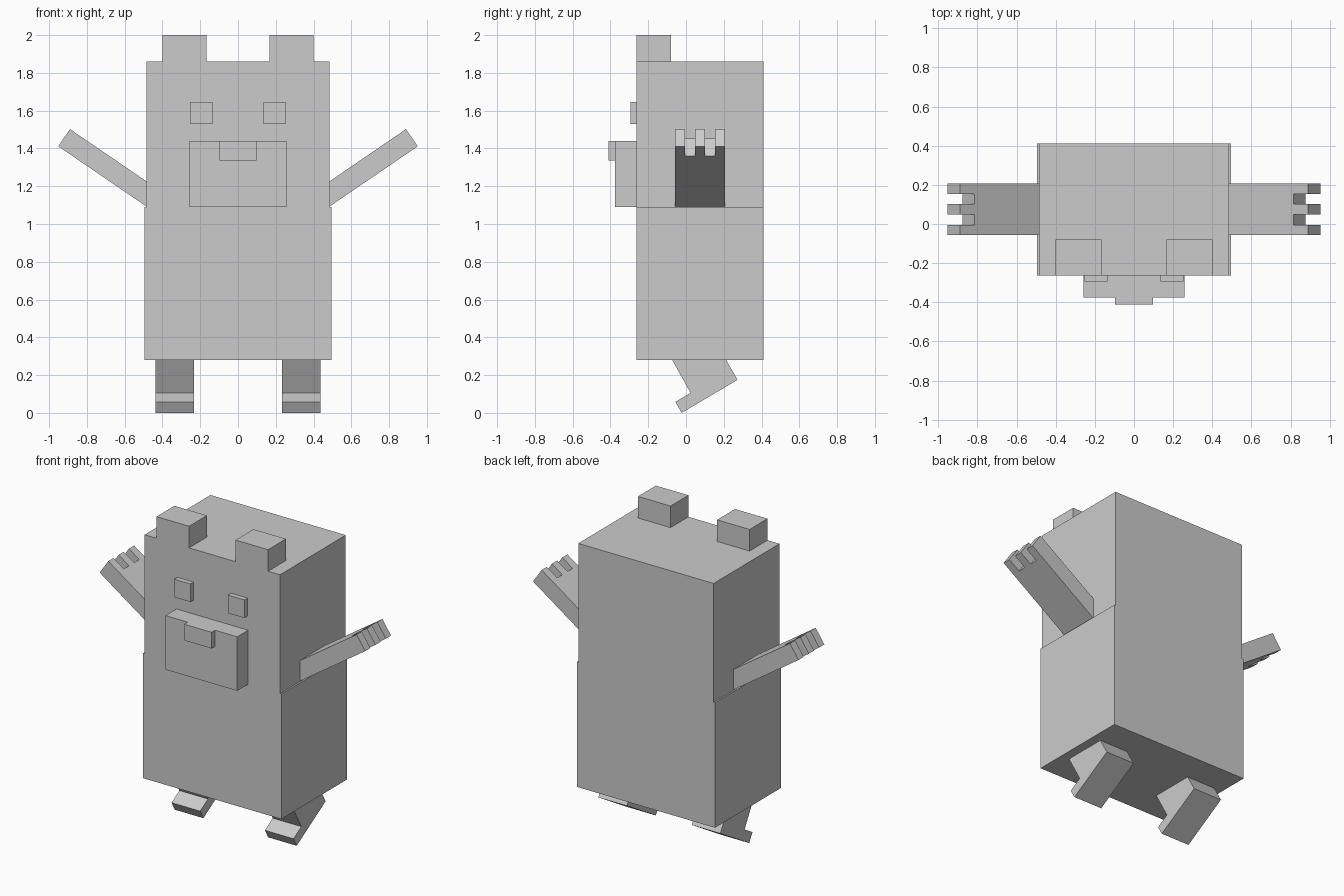
import bpy
import bmesh
import math
from mathutils import Matrix, Vector

default = bpy.data.objects.get("Cube")
if default:
    bpy.data.objects.remove(default, do_unlink=True)

# One plain grey for the whole figure
grey = bpy.data.materials.new("plain_grey")
grey.use_nodes = True
colour = (0.6, 0.6, 0.6, 1)
grey.diffuse_color = colour
grey.node_tree.nodes["Principled BSDF"].inputs["Base Color"].default_value = colour


def finish(name, bm, mirrored=False):
    bmesh.ops.recalc_face_normals(bm, faces=bm.faces)
    mesh = bpy.data.meshes.new(name)
    bm.to_mesh(mesh)
    bm.free()
    mesh.materials.append(grey)
    obj = bpy.data.objects.new(name, mesh)
    bpy.context.collection.objects.link(obj)
    if mirrored:
        obj.modifiers.new("other_side", 'MIRROR').use_axis[0] = True
    return obj


def box(name, x, y, z, mirrored=False):
    """Box spanning the (low, high) pair on each axis."""
    bm = bmesh.new()
    bmesh.ops.create_cube(bm, size=1)
    spans = (x, y, z)
    size = Vector([b - a for a, b in spans])
    centre = Vector([(a + b) / 2 for a, b in spans])
    bmesh.ops.transform(bm, verts=bm.verts,
                        matrix=Matrix.Translation(centre) @ Matrix.Diagonal(size).to_4x4())
    return finish(name, bm, mirrored)


def prism(name, outline, depth, matrix=Matrix(), mirrored=False):
    """Flat outline of 3D points extruded along the depth vector."""
    bm = bmesh.new()
    face = bm.faces.new([bm.verts.new(p) for p in outline])
    result = bmesh.ops.extrude_face_region(bm, geom=[face], use_keep_orig=True)
    moved = [v for v in result["geom"] if isinstance(v, bmesh.types.BMVert)]
    bmesh.ops.translate(bm, verts=moved, vec=depth)
    bmesh.ops.transform(bm, verts=bm.verts, matrix=matrix)
    return finish(name, bm, mirrored)


FRONT, BACK = -0.263, 0.41
NECK, CROWN = 1.09, 1.86

# Torso and head
box("body", (-0.495, 0.495), (FRONT, BACK), (0.28, NECK))
box("head", (-0.485, 0.485), (FRONT, BACK), (NECK, CROWN))

# Face
box("ears", (0.167, 0.40), (FRONT, -0.08), (CROWN, 2.0), mirrored=True)
box("eyes", (0.135, 0.252), (-0.295, FRONT), (1.53, 1.647), mirrored=True)
box("snout", (-0.257, 0.257), (-0.375, FRONT), (NECK, 1.44))
box("nose", (-0.098, 0.098), (-0.41, -0.375), (1.335, 1.44))

# Arms: flat boards with three square fingers, raised sideways
reach, notch, arm_front, finger = 0.565, 0.09, -0.057, 0.0528
outline = [(-0.1, arm_front, 0)]
for i in range(5):
    u = reach if i % 2 == 0 else reach - notch
    outline += [(u, arm_front + i * finger, 0), (u, arm_front + (i + 1) * finger, 0)]
outline.append((-0.1, arm_front + 5 * finger, 0))
raised = Matrix.Translation((0.485, 0, 1.093)) @ Matrix.Rotation(math.radians(-34.3), 4, 'Y')
prism("arms", outline, (0, 0, 0.11), raised, mirrored=True)

# Legs: boot-shaped profile tilted backwards, tops sunk into the body
side = [(-0.095, 0.32), (0.024, 0.106), (-0.056, 0.058),
        (-0.023, 0.0), (0.273, 0.175), (0.19, 0.32)]
prism("legs", [(0.232, y, z) for y, z in side], (0.205, 0, 0), mirrored=True)
